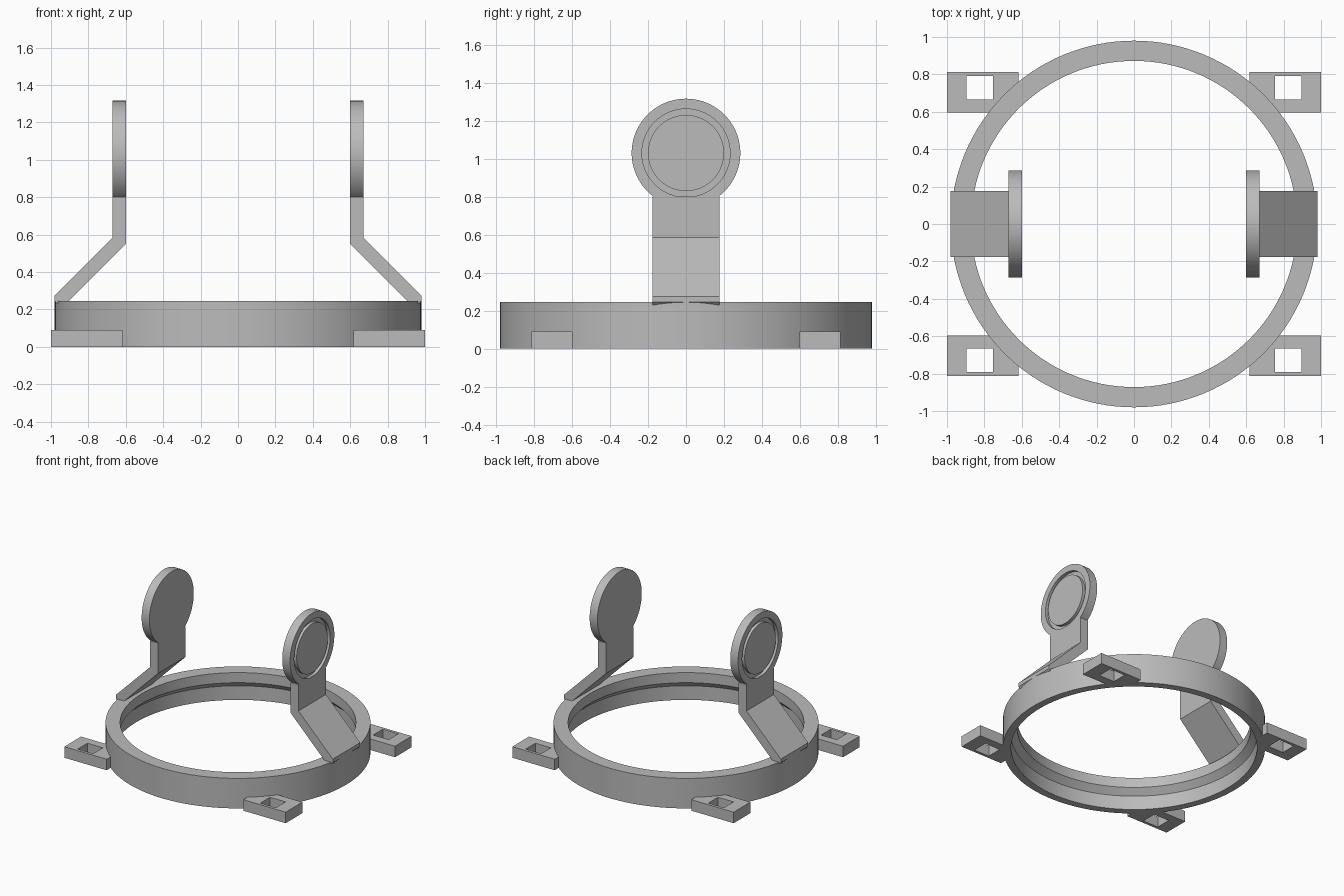
import bpy
import bmesh
from math import radians, tau, sqrt
from mathutils import Vector

if "Cube" in bpy.data.objects:
    bpy.data.objects.remove(bpy.data.objects["Cube"], do_unlink=True)

grey = bpy.data.materials.new("plain_grey")
grey.use_nodes = True
grey.diffuse_color = (0.5, 0.5, 0.5, 1)
grey.node_tree.nodes["Principled BSDF"].inputs["Base Color"].default_value = (0.5, 0.5, 0.5, 1)


def finish(bm, name, mirror=None):
    """Turn the bmesh into a shaded object, mirrored about the origin if asked."""
    bmesh.ops.remove_doubles(bm, verts=bm.verts, dist=1e-5)
    bmesh.ops.recalc_face_normals(bm, faces=bm.faces)
    mesh = bpy.data.meshes.new(name)
    bm.to_mesh(mesh)
    bm.free()
    mesh.materials.append(grey)
    obj = bpy.data.objects.new(name, mesh)
    bpy.context.collection.objects.link(obj)
    bpy.ops.object.select_all(action='DESELECT')
    obj.select_set(True)
    bpy.context.view_layer.objects.active = obj
    bpy.ops.object.shade_smooth_by_angle(angle=radians(30))
    if mirror:
        mod = obj.modifiers.new("Mirror", 'MIRROR')
        mod.use_axis = mirror
        mod.use_mirror_merge = False
    return obj


def wire(bm, points, closed=True):
    """Add a chain of edges through the points."""
    verts = [bm.verts.new(p) for p in points]
    ends = verts[1:] + verts[:1] if closed else verts[1:]
    return [bm.edges.new(pair) for pair in zip(verts, ends)]


def lathe(name, points, centre, axis, closed, mirror=None):
    bm = bmesh.new()
    wire(bm, points, closed)
    bmesh.ops.spin(bm, geom=bm.verts[:] + bm.edges[:], cent=centre, axis=axis,
                   angle=tau, steps=128)
    return finish(bm, name, mirror)


def plate(name, loops, push, mirror=None):
    """Fill an outline (with optional holes) and extrude it."""
    bm = bmesh.new()
    edges = [e for loop in loops for e in wire(bm, loop)]
    bmesh.ops.triangle_fill(bm, edges=edges, use_beauty=True)
    ext = bmesh.ops.extrude_face_region(bm, geom=bm.faces[:], use_keep_orig=True)
    moved = [v for v in ext["geom"] if isinstance(v, bmesh.types.BMVert)]
    bmesh.ops.translate(bm, verts=moved, vec=Vector(push))
    return finish(bm, name, mirror)


# Base ring: wide lower bore, chamfered in to a narrower lip
OUTER, LIP, BORE, TOP = 0.98, 0.872, 0.92, 0.245
ring = [(OUTER, 0), (OUTER, TOP), (LIP, TOP), (LIP, 0.163), (BORE, 0.115), (BORE, 0)]
lathe("base_ring", [(r, 0, z) for r, z in ring], (0, 0, 0), (0, 0, 1), True)

# Mounting lugs: slotted plates with an inner edge that follows the ring
Y0, Y1, X0 = 0.597, 0.813, 0.617
SEAT = 0.95
y_top = sqrt(SEAT ** 2 - X0 ** 2)
arc = [(sqrt(SEAT ** 2 - y ** 2), y, 0)
       for y in [y_top + (Y0 - y_top) * i / 10 for i in range(11)]]
outline = [(1, Y0, 0), (1, Y1, 0), (X0, Y1, 0)] + arc
slot = [(x, y, 0) for x, y in ((0.755, 0.665), (0.895, 0.665), (0.895, 0.79), (0.755, 0.79))]
plate("mounting_lugs", [outline, slot], (0, 0, 0.09), (True, True, False))

# Bent arms: upright stem and a sloped foot cut square where it meets the ring
HALF = 0.177
IN, OUT, HUB = 0.6, 0.67, 1.03
arm = [(IN, 0.8), (OUT, 0.8), (OUT, 0.585), (OUTER, 0.275),
       (OUTER, 0.245), (0.942, 0.207), (IN, 0.55)]
plate("bent_arms", [[(x, -HALF, z) for x, z in arm]], (0, 2 * HALF, 0), (True, False, False))

# Round pads on the arms, with a ring groove in the outer face
GROOVE = OUT - 0.025
pad = [(IN, 0), (IN, 0.286), (OUT, 0.286), (OUT, 0.232), (GROOVE, 0.232),
       (GROOVE, 0.2), (OUT, 0.2), (OUT, 0)]
lathe("round_pads", [(x, 0, HUB + r) for x, r in pad], (0, 0, HUB), (1, 0, 0),
      False, (True, False, False))
